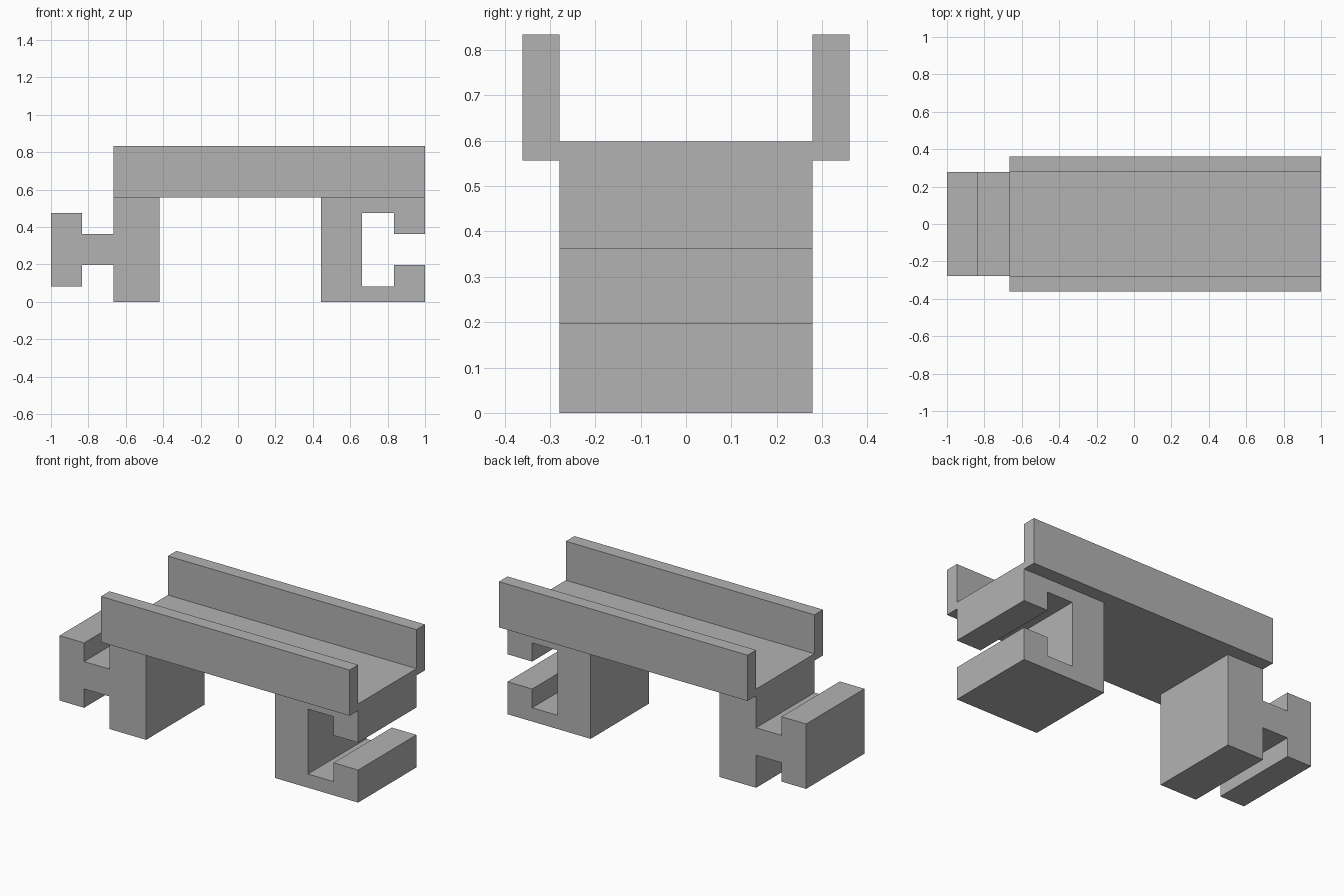
import bpy
import bmesh

cube = bpy.data.objects.get("Cube")
if cube:
    bpy.data.objects.remove(cube, do_unlink=True)

grey = bpy.data.materials.new("plain grey")
grey.use_nodes = True
grey.diffuse_color = (0.45, 0.45, 0.45, 1)
grey.node_tree.nodes["Principled BSDF"].inputs["Base Color"].default_value = (0.45, 0.45, 0.45, 1)


def extrude_profile(name, outline, y0, y1):
    """Extrude a closed x-z outline from y0 to y1."""
    bm = bmesh.new()
    face = bm.faces.new([bm.verts.new((x, y0, z)) for x, z in outline])
    result = bmesh.ops.extrude_face_region(bm, geom=[face])
    verts = [v for v in result["geom"] if isinstance(v, bmesh.types.BMVert)]
    bmesh.ops.translate(bm, verts=verts, vec=(0, y1 - y0, 0))
    bmesh.ops.recalc_face_normals(bm, faces=bm.faces)
    mesh = bpy.data.meshes.new(name)
    bm.to_mesh(mesh)
    bm.free()
    mesh.materials.append(grey)
    obj = bpy.data.objects.new(name, mesh)
    bpy.context.collection.objects.link(obj)
    return obj


# Shared levels
LEFT, RIGHT = -0.665, 1.0
UNDER, DECK, TOP = 0.557, 0.598, 0.834
HALF, OUTER = 0.279, 0.361
NECK_LOW, NECK_HIGH = 0.197, 0.363
HEAD_LOW, HEAD_HIGH = 0.083, 0.476
LIP = 0.835

# Deck, legs, T-shaped plug and matching socket as one section
plug = [(LEFT, NECK_HIGH), (-LIP, NECK_HIGH), (-LIP, HEAD_HIGH), (-1, HEAD_HIGH),
        (-1, HEAD_LOW), (-LIP, HEAD_LOW), (-LIP, NECK_LOW), (LEFT, NECK_LOW)]
legs = [(LEFT, 0), (-0.42, 0), (-0.42, UNDER), (0.443, UNDER), (0.443, 0), (RIGHT, 0)]
socket = [(RIGHT, NECK_LOW), (LIP, NECK_LOW), (LIP, HEAD_LOW), (0.664, HEAD_LOW),
          (0.664, HEAD_HIGH), (LIP, HEAD_HIGH), (LIP, NECK_HIGH), (RIGHT, NECK_HIGH)]
deck = [(RIGHT, DECK), (LEFT, DECK)]
extrude_profile("track_body", plug + legs + socket + deck, -HALF, HALF)

# Guard rails along both sides
rail = [(LEFT, UNDER), (RIGHT, UNDER), (RIGHT, TOP), (LEFT, TOP)]
for name, side in (("front_rail", -1), ("back_rail", 1)):
    extrude_profile(name, rail, side * HALF, side * OUTER)
